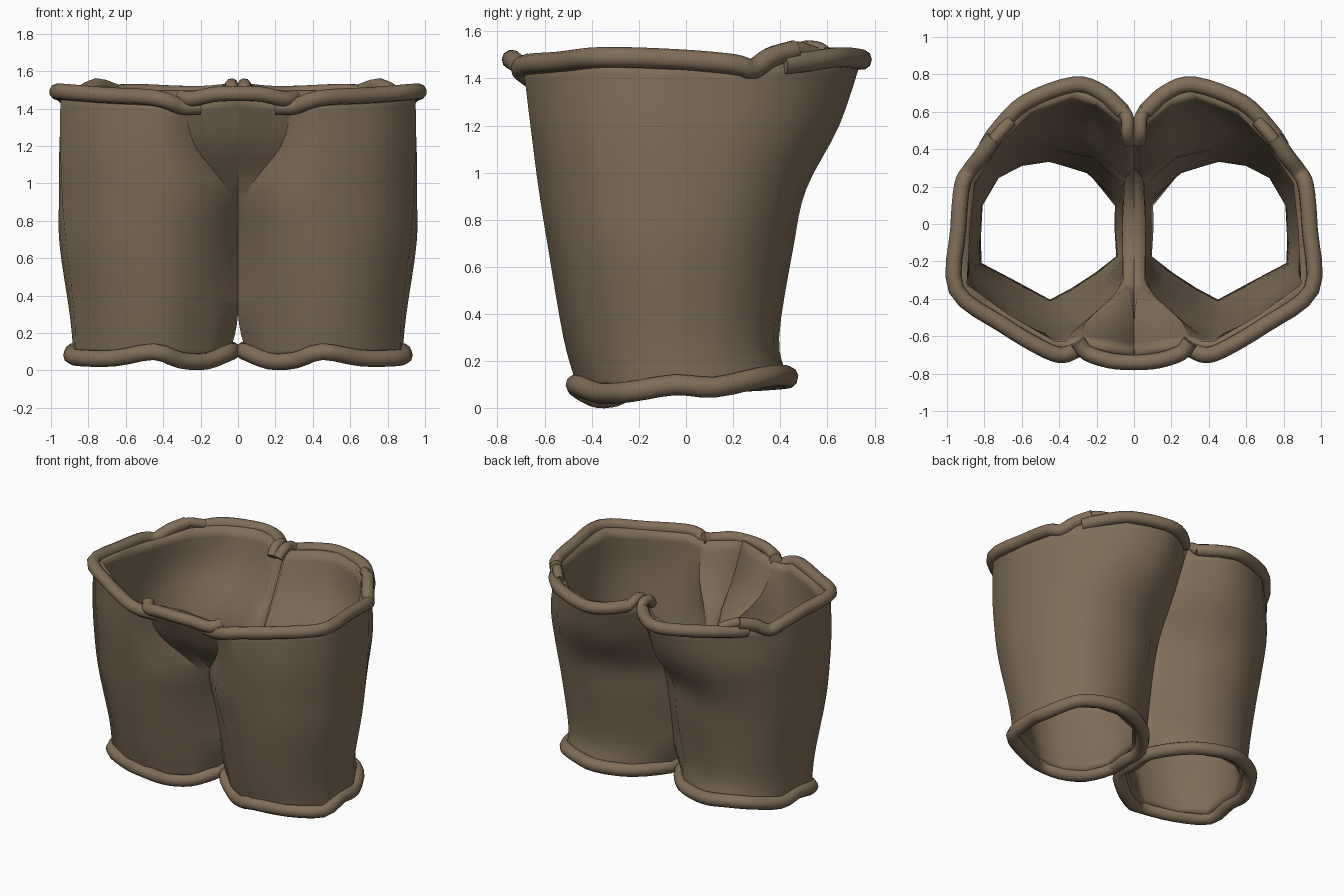
import bpy
from mathutils import Vector

if "Cube" in bpy.data.objects:
    bpy.data.objects.remove(bpy.data.objects["Cube"])

mat = bpy.data.materials.new("brown_cloth")
mat.diffuse_color = (0.22, 0.156, 0.098, 1)
mat.use_nodes = True
mat.node_tree.nodes["Principled BSDF"].inputs["Base Color"].default_value = mat.diffuse_color


def catmull(p, n, cyclic=False):
    """Smooth path through the points p, n steps per span."""
    p = [Vector(v) for v in p]
    k = len(p)
    out = []
    for i in range(k if cyclic else k - 1):
        if cyclic:
            a, b, c, d = (p[(i + j) % k] for j in (-1, 0, 1, 2))
        else:
            b, c = p[i], p[i + 1]
            a = p[i - 1] if i else b * 2 - c
            d = p[i + 2] if i + 2 < k else c * 2 - b
        for s in range(n):
            t = s / n
            out.append(0.5 * (2 * b + (c - a) * t + (2 * a - 5 * b + 4 * c - d) * t * t
                              + (3 * b - a - 3 * c + d) * t ** 3))
    if not cyclic:
        out.append(p[-1])
    return out


def finish(ob):
    ob.data.materials.append(mat)
    bpy.ops.object.select_all(action='DESELECT')
    bpy.context.view_layer.objects.active = ob
    ob.select_set(True)


def tube(name, pts, r=0.044, cyclic=False, steps=4):
    cu = bpy.data.curves.new(name, 'CURVE')
    cu.dimensions = '3D'
    cu.bevel_depth = r
    cu.bevel_resolution = 3
    cu.use_fill_caps = True
    path = catmull(pts, steps, cyclic)
    sp = cu.splines.new('POLY')
    sp.points.add(len(path) - 1)
    for q, v in zip(sp.points, path):
        q.co = (*v, 1)
    sp.use_cyclic_u = cyclic
    sp.use_smooth = True
    ob = bpy.data.objects.new(name, cu)
    bpy.context.collection.objects.link(ob)
    finish(ob)


# Half outline of the cloth at rising heights, front centre -> outside -> back centre
hem = [(.04, -.2, .10), (.17, -.31, .05), (.31, -.40, .055), (.45, -.465, .10), (.66, -.36, .065),
       (.87, -.24, .07), (.88, -.05, .10), (.87, .12, .09), (.77, .31, .13), (.62, .40, .14),
       (.45, .43, .13), (.22, .34, .12), (.045, .12, .11)]
ankle = [(0, -.2), (.13, -.34), (.29, -.45), (.45, -.52), (.66, -.42), (.875, -.27), (.90, -.07),
         (.88, .11), (.77, .29), (.62, .37), (.45, .395), (.22, .33), (0, .14)]
thigh = [(0, -.25), (.09, -.39), (.25, -.53), (.45, -.585), (.68, -.5), (.92, -.33), (.955, -.1),
         (.93, .14), (.8, .33), (.63, .42), (.45, .455), (.2, .4), (0, .2)]
crotch = [(0, -.33), (.04, -.40), (.22, -.58), (.45, -.625), (.69, -.53), (.94, -.35), (.957, -.08),
          (.94, .17), (.82, .37), (.64, .48), (.45, .51), (.19, .43), (0, .27)]
hip = [(0, -.58), (.23, -.575), (.32, -.645), (.45, -.66), (.7, -.56), (.95, -.36), (.955, -.05),
       (.94, .2), (.83, .41), (.66, .57), (.42, .65), (.18, .62), (0, .42)]
waist = [(0, -.73, 1.48), (.29, -.675, 1.43), (.35, -.69, 1.43), (.44, -.69, 1.45), (.7, -.54, 1.47),
         (.95, -.35, 1.49), (.94, -.03, 1.48), (.91, .24, 1.45), (.76, .47, 1.49), (.58, .65, 1.49),
         (.32, .745, 1.48), (.17, .70, 1.48), (0, .56, 1.49)]

STEP = 4
columns = []
for i in range(13):
    keys = [hem[i], (*ankle[i], .3), (*thigh[i], .68), (*crotch[i], .93), (*hip[i], 1.2), waist[i]]
    columns.append(catmull(keys, STEP))

# Cloth: two thick-walled legs joined at the crotch, inner leg wall stops at the crotch row
rows, crotch_row = 5 * STEP + 1, 3 * STEP
verts, faces = [], []
for c in columns:
    verts += [(max(v.x, 0), v.y, v.z) for v in c]
for i in range(12):
    for r in range(rows - 1):
        a, b = i * rows + r, (i + 1) * rows + r
        faces.append((a, b, b + 1, a + 1))
inner = len(verts)
for r in range(crotch_row + 1):
    v = (columns[0][r] + columns[12][r]) / 2
    verts.append((max(v.x, 0), v.y, v.z))
for r in range(crotch_row):
    for a, b in ((12 * rows + r, inner + r), (inner + r, r)):
        faces.append((a, b, b + 1, a + 1))
me = bpy.data.meshes.new("cloth_legs")
me.from_pydata(verts, [], faces)
me.update()
cloth = bpy.data.objects.new("cloth_legs", me)
bpy.context.collection.objects.link(cloth)
# Crease where the front panel meets the leg
for e in me.edges:
    if all(rows + crotch_row <= v < 2 * rows for v in e.vertices):
        e.use_edge_sharp = True
finish(cloth)
bpy.ops.object.shade_smooth_by_angle(angle=1.2, keep_sharp_edges=True)
thick = cloth.modifiers.new("thickness", 'SOLIDIFY')
thick.thickness = 0.063
thick.offset = -1
mir = cloth.modifiers.new("mirror", 'MIRROR')
mir.use_clip = True
mir.merge_threshold = 0.002

# Rolled hems and waist rolls on both sides
side_roll = [(.20, -.66, 1.41), (.30, -.67, 1.41), (.38, -.70, 1.44), (.48, -.67, 1.46)] + waist[4:7] + [
    (.92, .2, 1.46), (.88, .28, 1.44), (.82, .36, 1.49), (.75, .46, 1.52)]
back_roll = [(.79, .41, 1.46), (.73, .50, 1.47)] + waist[9:12] + [(.06, .60, 1.49)]
for side, s in (("right", 1), ("left", -1)):
    def flip(pts):
        return [(s * x, y, z) for x, y, z in pts]
    tube(side + "_leg_hem", flip(hem + [(.04, -.04, .1)]), .046, True, 3)
    tube(side + "_waist_roll", flip(side_roll))
    tube(side + "_back_roll", flip(back_roll))
    tube(side + "_roll_bump", flip([(.80, .37, 1.50), (.74, .46, 1.525), (.66, .55, 1.50)]), .034)
    tube(side + "_back_knot", flip([(.06, .61, 1.48), (.035, .56, 1.52), (.035, .49, 1.52),
                                    (.025, .44, 1.47)]), .036)

# Roll over the front panel
tube("front_panel_roll", [(-.30, -.63, 1.46), (-.25, -.69, 1.45), (-.13, -.73, 1.475), (0, -.74, 1.48),
                          (.13, -.73, 1.475), (.25, -.69, 1.45), (.30, -.63, 1.46)], .042)
